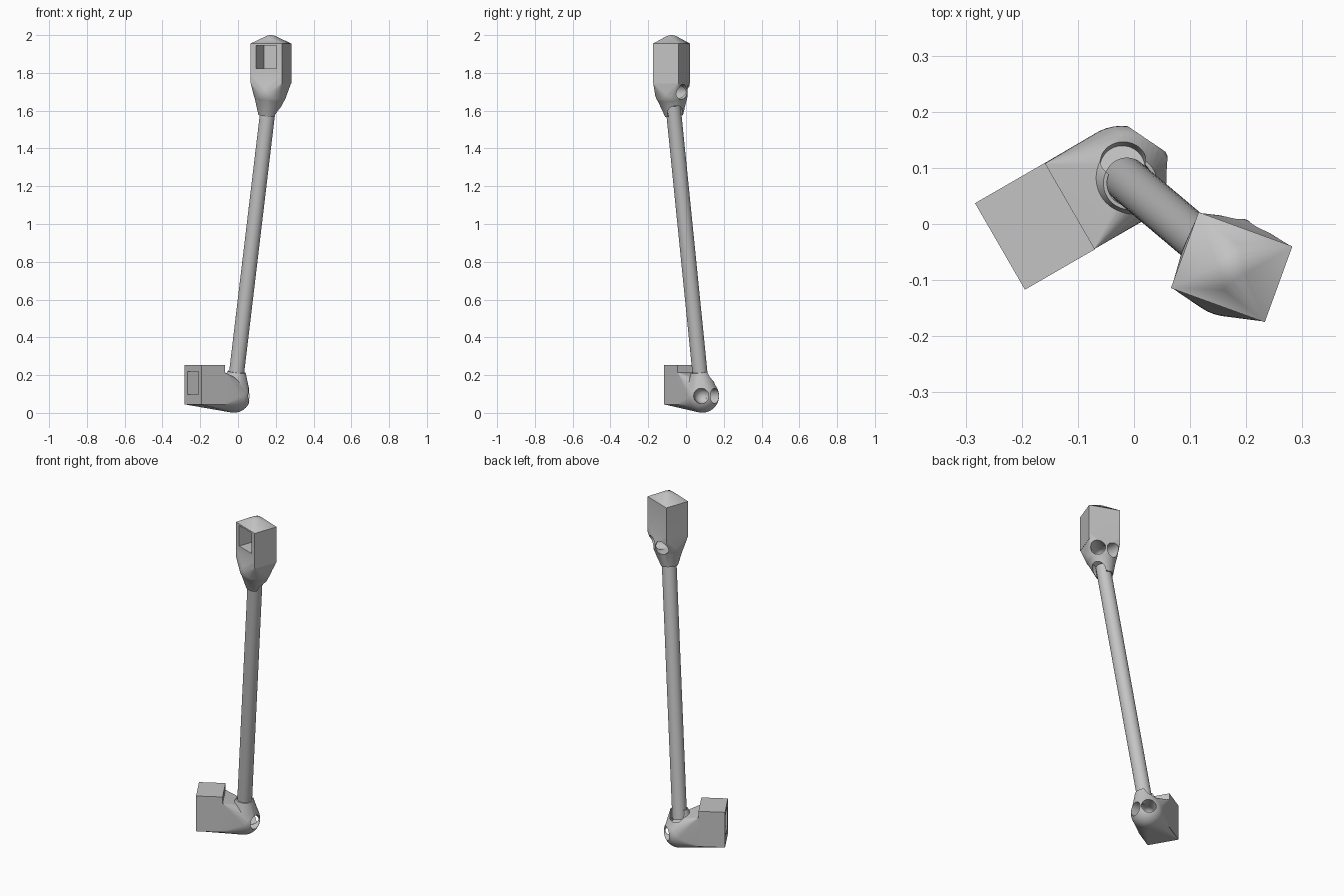
import bpy, bmesh, math
from mathutils import Vector, Matrix

if "Cube" in bpy.data.objects:
    bpy.data.objects.remove(bpy.data.objects["Cube"], do_unlink=True)

grey = bpy.data.materials.new("plain grey")
grey.use_nodes = True
GREY = (0.55, 0.55, 0.55, 1)
grey.diffuse_color = GREY
grey.node_tree.nodes["Principled BSDF"].inputs["Base Color"].default_value = GREY

FOOT = Vector((-0.022, 0.086, 0.09))    # centre of lower ball
HEAD = Vector((0.17, -0.076, 1.70))     # centre of upper ball
AXIS = (HEAD - FOOT).normalized()
BALL, BORE, ROD = 0.089, 0.04, 0.04


def finish(bm, name):
    bmesh.ops.recalc_face_normals(bm, faces=bm.faces)
    mesh = bpy.data.meshes.new(name)
    bm.to_mesh(mesh)
    bm.free()
    mesh.materials.append(grey)
    ob = bpy.data.objects.new(name, mesh)
    bpy.context.collection.objects.link(ob)
    return ob


def flat_direction(degrees):
    a = math.radians(degrees)
    return Vector((math.cos(a), math.sin(a), 0))


def add_box(bm, size, centre, angle):
    m = Matrix.Translation(centre) @ Matrix.Rotation(angle, 4, "Z") @ Matrix.Diagonal((*size, 1))
    bmesh.ops.create_cube(bm, size=1, matrix=m)


def add_ball(bm, centre, radius):
    bmesh.ops.create_uvsphere(bm, u_segments=40, v_segments=24, radius=radius,
                              matrix=Matrix.Translation(centre))


def add_tube(bm, start, end, radius):
    d = end - start
    m = Matrix.Translation((start + end) / 2) @ d.to_track_quat("Z", "Y").to_matrix().to_4x4()
    bmesh.ops.create_cone(bm, cap_ends=True, segments=40, radius1=radius, radius2=radius,
                          depth=d.length, matrix=m)


def hull(source, name):
    """Closed convex skin around the points of the source."""
    bm = bmesh.new()
    for v in source.verts:
        bm.verts.new(v.co)
    source.free()
    bmesh.ops.convex_hull(bm, input=bm.verts)
    loose = [v for v in bm.verts if not v.link_faces]
    bmesh.ops.delete(bm, geom=loose, context="VERTS")
    return finish(bm, name)


def solid(name, adder, *args):
    bm = bmesh.new()
    adder(bm, *args)
    return finish(bm, name)


def combine(body, extras, cutters):
    """Join the extras, cut the cutters, and bake the result."""
    for other in extras + cutters:
        mod = body.modifiers.new(other.name, "BOOLEAN")
        mod.operation = "UNION" if other in extras else "DIFFERENCE"
        mod.solver = "EXACT"
        mod.object = other
        other.hide_render = True
    bpy.context.view_layer.update()
    baked = bpy.data.meshes.new_from_object(body.evaluated_get(bpy.context.evaluated_depsgraph_get()))
    body.modifiers.clear()
    body.data = baked
    for other in extras + cutters:
        bpy.data.objects.remove(other, do_unlink=True)


def smooth(ob):
    bpy.ops.object.select_all(action="DESELECT")
    ob.select_set(True)
    bpy.context.view_layer.objects.active = ob
    bpy.ops.object.shade_smooth_by_angle(angle=math.radians(30))


def connector(name, ball, along, block_centre, angle, slab_z, bores, slot, dome):
    """Hollow block with its depth along local x, blended into a drilled ball and collar."""
    out = Vector((-math.cos(angle), -math.sin(angle), 0))
    block = Vector(block_centre)

    # neck blending the slab of the block into the ball
    bm = bmesh.new()
    low, high = slab_z
    add_box(bm, (0.142, 0.176, high - low), (block.x, block.y, (low + high) / 2), angle)
    add_ball(bm, ball, BALL)
    body = hull(bm, name)

    # collar gripping the rod
    bm = bmesh.new()
    add_ball(bm, ball, BALL - 0.002)
    add_tube(bm, ball + along * 0.11, ball + along * 0.128, 0.048)
    collar = hull(bm, "collar")

    # block, with a rounded peak where it is domed
    bm = bmesh.new()
    add_box(bm, (0.144, 0.178, 0.21), block, angle)
    if dome:
        add_ball(bm, block + Vector((0, 0, 0.09)), 0.06)
    extras = [collar, hull(bm, "block")]

    # pocket, rod socket, leaning slot and two round bores meeting at the ball centre
    pocket = block + out * 0.022 + Vector((0, 0, 0.035 if dome else 0.01))
    lean = (along + flat_direction(slot) * 0.36).normalized()
    cutters = [solid("pocket", add_box, (0.14, 0.115, 0.122), pocket, angle),
               solid("socket", add_tube, ball + along * 0.07, ball + along * 0.2, 0.0415),
               solid("slot", add_tube, ball + lean * 0.06, ball + lean * 0.2, BORE),
               solid("bore_end", add_ball, ball, BORE)]
    for deg in bores:
        cutters.append(solid("bore", add_tube, ball, ball + flat_direction(deg) * 0.2, BORE))
    combine(body, extras, cutters)
    smooth(body)


connector("lower_connector", FOOT, AXIS, (-0.1765, -0.004, 0.149), math.radians(30),
          (0.045, 0.215), (-4, 56), 105, False)
connector("upper_connector", HEAD, -AXIS, (0.174, -0.077, 1.85), math.radians(70),
          (1.746, 1.785), (40, 100), 10, True)

# long slanted rod
rod = solid("rod", add_tube, FOOT + AXIS * 0.075, HEAD - AXIS * 0.075, ROD)
smooth(rod)
